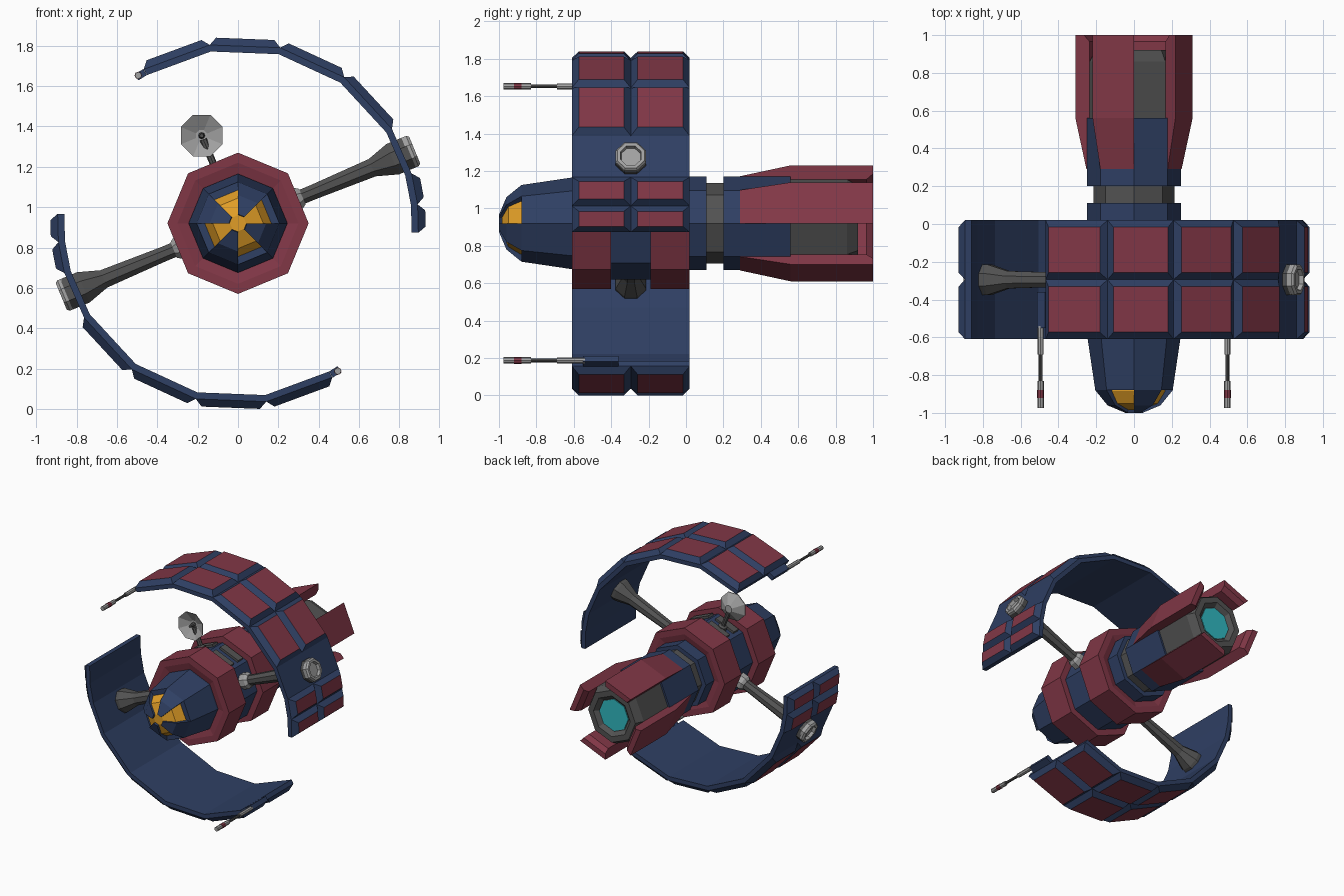
import bpy, bmesh
from math import cos, sin, radians, pi
from mathutils import Vector

if "Cube" in bpy.data.objects:
    bpy.data.objects.remove(bpy.data.objects["Cube"])

CZ = 0.92      # height of the hull axis
YM = -0.295    # middle of the wings


def material(name, rgb):
    m = bpy.data.materials.new(name)
    m.diffuse_color = (*rgb, 1)
    m.use_nodes = True
    m.node_tree.nodes["Principled BSDF"].inputs["Base Color"].default_value = m.diffuse_color
    return m


BLUE = material("hull_blue", (0.028, 0.05, 0.125))
RED = material("panel_red", (0.22, 0.038, 0.062))
GOLD = material("window_gold", (0.75, 0.34, 0.02))
CYAN = material("engine_cyan", (0.03, 0.48, 0.53))
DARK = material("dark_grey", (0.085, 0.085, 0.085))
LIGHT = material("light_grey", (0.36, 0.36, 0.36))


def polar(deg, r, y):
    a = radians(deg)
    return Vector((r * cos(a), y, CZ + r * sin(a)))


def finish(name, bm, *mats):
    bmesh.ops.recalc_face_normals(bm, faces=bm.faces[:])
    me = bpy.data.meshes.new(name)
    bm.to_mesh(me)
    bm.free()
    for m in mats:
        me.materials.append(m)
    ob = bpy.data.objects.new(name, me)
    bpy.context.collection.objects.link(ob)
    return ob


def lathe(name, prof, mat, origin=(0, 0, CZ), axis=(0, 1, 0), side=(1, 0, 0), n=8, phase=0):
    """Solid of revolution; prof holds (distance along axis, radius)."""
    o, a, u = Vector(origin), Vector(axis), Vector(side)
    v = u.cross(a)
    bm = bmesh.new()
    rings = []
    for t, r in prof:
        angs = [radians(phase) + 2 * pi * k / n for k in range(n)]
        rings.append([bm.verts.new(o + a * t + (u * cos(g) + v * sin(g)) * r) for g in angs])
    for p, q in zip(rings, rings[1:]):
        for k in range(n):
            j = (k + 1) % n
            bm.faces.new((p[k], p[j], q[j], q[k]))
    bm.faces.new(rings[0])
    bm.faces.new(rings[-1])
    return finish(name, bm, mat)


def sector(name, prof, deg, mat):
    """Closed (y, radius) section swept over one side of the octagon."""
    bm = bmesh.new()
    p, q = ([bm.verts.new(polar(d, r, y)) for y, r in prof] for d in (deg, deg + 45))
    for k in range(len(prof)):
        j = (k + 1) % len(prof)
        bm.faces.new((p[k], p[j], q[j], q[k]))
    bm.faces.new(p)
    bm.faces.new(q)
    return finish(name, bm, mat)


def box(name, centre, size, deg, mat):
    """Box turned about the hull axis so its local z points outward."""
    bm = bmesh.new()
    bmesh.ops.create_cube(bm, size=1)
    bmesh.ops.scale(bm, vec=size, verts=bm.verts)
    ob = finish(name, bm, mat)
    ob.location = centre
    ob.rotation_euler = (0, radians(90 - deg), 0)
    return ob


# Nose shell, glass dome and the four plates over it
lathe("nose", [(-0.84, 0.14), (-0.88, 0.155), (-0.88, 0.205), (-0.61, 0.245), (-0.55, 0.245)], BLUE)
lathe("cockpit_glass", [(-0.85, 0.165), (-0.885, 0.165), (-0.95, 0.125), (-0.985, 0.04)], GOLD)
for k in range(4):
    sector("cockpit_plate", [(-0.88, 0.15), (-0.88, 0.205), (-0.96, 0.14), (-1.0, 0.045), (-0.97, 0.04)],
           45 + 90 * k, BLUE)

# Main hull with two red rings and the band between them
lathe("middle_band", [(-0.45, 0.30), (-0.15, 0.30)], BLUE)
lathe("front_ring", [(-0.595, 0.24), (-0.61, 0.30), (-0.61, 0.35), (-0.40, 0.35), (-0.40, 0.25)], RED)
lathe("rear_ring", [(-0.19, 0.25), (-0.19, 0.35), (0.02, 0.35), (0.02, 0.30), (0.005, 0.24)], RED)
for deg in (67.5, 112.5):
    for dy in (-0.055, 0.055):
        box("band_plate", polar(deg, 0.28, YM + dy), (0.17, 0.06, 0.03), deg, DARK)

# Rear hull, neck and engine
lathe("rear_collar", [(-0.02, 0.25), (0.11, 0.25)], BLUE)
lathe("neck", [(0.10, 0.215), (0.21, 0.215)], DARK)
lathe("engine_hull", [(0.20, 0.25), (0.56, 0.25)], BLUE)
lathe("engine_nozzle", [(0.55, 0.235), (0.86, 0.235), (0.92, 0.205), (0.92, 0.16), (0.89, 0.13)], DARK)
lathe("engine_glow", [(0.88, 0.125), (0.895, 0.125)], CYAN)
for k in range(4):
    sector("engine_fin", [(0.29, 0.235), (0.29, 0.252), (0.56, 0.31), (1.0, 0.31), (1.0, 0.265), (0.965, 0.235)],
           90 * k, RED)

# Dish on its stalk
out = polar(112.5, 1, 0) - Vector((0, 0, CZ))
lathe("dish_stalk", [(0.26, 0.035), (0.30, 0.035), (0.31, 0.018), (0.45, 0.018)], DARK,
      (0, YM, CZ), out, (0, 1, 0))
dish_at = polar(112.5, 0.47, 0)
lathe("dish", [(-0.27, 0.03), (-0.325, 0.112), (-0.332, 0.112), (-0.29, 0.03)], LIGHT, dish_at, phase=22.5)
lathe("dish_feed", [(-0.34, 0.010), (-0.28, 0.018)], DARK, dish_at)

ROWS = [121.5, 99, 76.5, 54, 31.5, 16, 6, -3]
Y0, Y1 = -0.61, 0.02


def wing(name, turn):
    """Curved slab with bevelled red-topped cells; the row at the strut stays bare."""
    bm = bmesh.new()
    st = [[bm.verts.new(polar(d + turn, r, y)) for r, y in
           ((0.862, Y0), (0.895, Y0), (0.895, Y1), (0.862, Y1))] for d in ROWS]
    for p, q in zip(st, st[1:]):
        for k in range(4):
            j = (k + 1) % 4
            bm.faces.new((p[k], p[j], q[j], q[k]))
    bm.faces.new(st[0])
    bm.faces.new(st[-1])
    for i, (d0, d1) in enumerate(zip(ROWS, ROWS[1:])):
        if i == 4:
            continue
        mid = polar((d0 + d1) / 2 + turn, 1, 0) - Vector((0, 0, CZ))
        for ya, yb in ((Y0, YM), (YM, Y1)):
            base = [polar(d + turn, 0.895, y) for d, y in ((d0, ya), (d0, yb), (d1, yb), (d1, ya))]
            u = (base[1] - base[0]).normalized() * 0.037
            v = (base[3] - base[0]).normalized() * 0.03
            top = [b + mid * 0.037 + u * s + v * t for b, (s, t) in
                   zip(base, ((1, 1), (-1, 1), (-1, -1), (1, -1)))]
            bv = [bm.verts.new(c) for c in base]
            tv = [bm.verts.new(c) for c in top]
            for k in range(4):
                j = (k + 1) % 4
                bm.faces.new((bv[k], bv[j], tv[j], tv[k]))
            bm.faces.new(tv).material_index = 1
            bm.faces.new(bv)
    finish(name, bm, BLUE, RED)


# Two wings, each with strut and gun, half a turn apart
for side, turn in (("right", 0), ("left", 180)):
    wing(side + "_wing", turn)
    out = polar(22.5 + turn, 1, 0) - Vector((0, 0, CZ))
    root = dict(origin=(0, YM, CZ), axis=out, side=(0, 1, 0), phase=22.5)
    lathe(side + "_strut_collar", [(0.26, 0.06), (0.325, 0.06), (0.345, 0.045)], LIGHT, **root)
    lathe(side + "_strut", [(0.25, 0.04), (0.40, 0.04), (0.72, 0.05), (0.83, 0.088), (0.92, 0.088)], DARK, **root)
    lathe(side + "_strut_cap", [(0.91, 0.088), (0.935, 0.088), (0.948, 0.078), (0.948, 0.06), (0.925, 0.055)],
          LIGHT, **root)
    tip = polar(124 + turn, 0.884, 0)
    box(side + "_gun_mount", polar(123.2 + turn, 0.88, -0.455), (0.05, 0.19, 0.035), 122 + turn, BLUE)
    lathe(side + "_gun_base", [(-0.69, 0.016), (-0.54, 0.016)], LIGHT, tip)
    lathe(side + "_gun_rod", [(-0.84, 0.010), (-0.68, 0.010)], DARK, tip)
    lathe(side + "_gun_muzzle", [(-0.975, 0.017), (-0.83, 0.017)], LIGHT, tip)
    lathe(side + "_gun_band", [(-0.92, 0.0185), (-0.88, 0.0185)], RED, tip)
